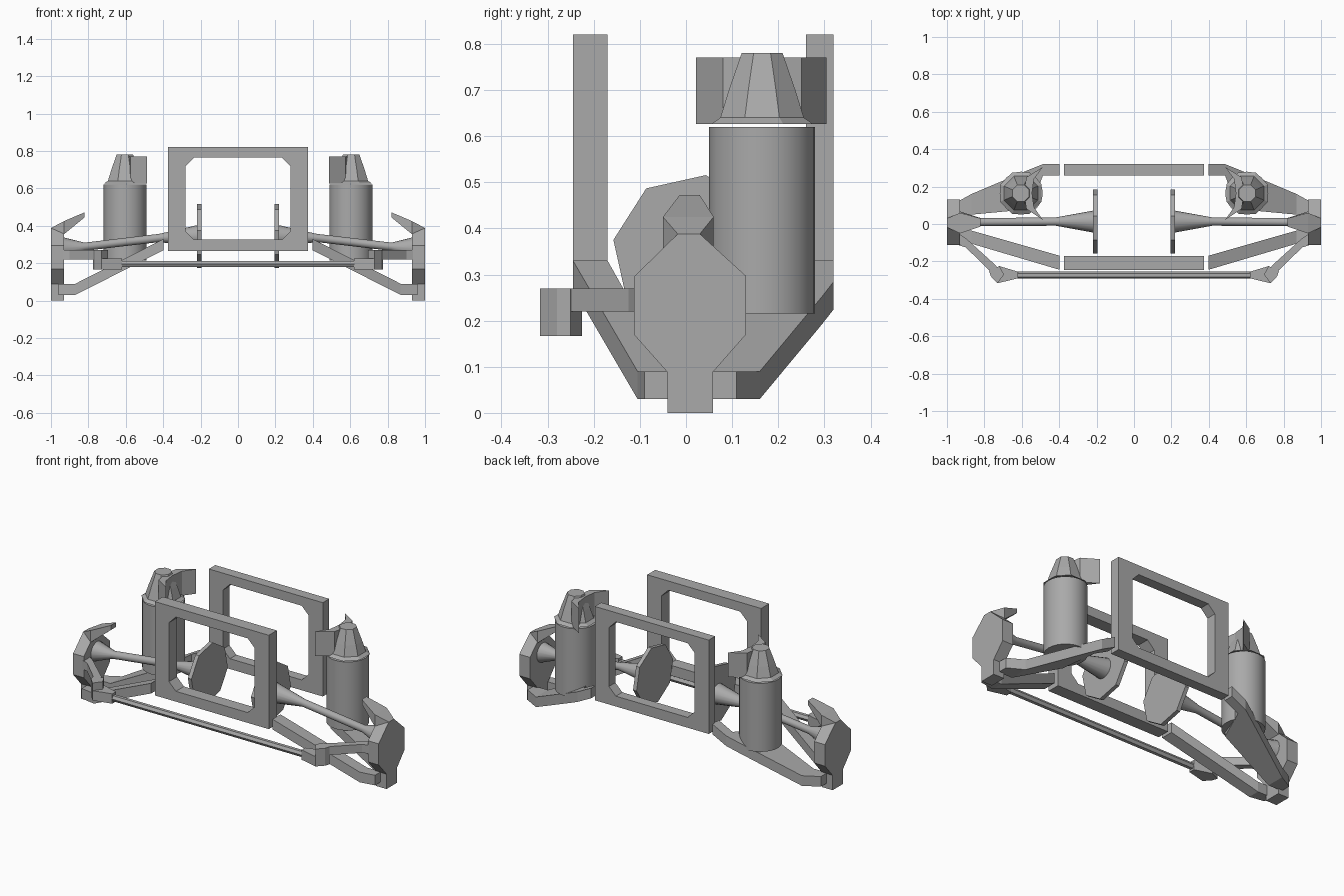
import bpy, bmesh, math
from mathutils import Vector

cube = bpy.data.objects.get("Cube")
if cube:
    bpy.data.objects.remove(cube, do_unlink=True)

grey = bpy.data.materials.new("metal_grey")
grey.use_nodes = True
grey.diffuse_color = (0.4, 0.4, 0.4, 1)
grey.node_tree.nodes["Principled BSDF"].inputs["Base Color"].default_value = (0.4, 0.4, 0.4, 1)


def finish(name, bm, mirror=True, smooth=False):
    bmesh.ops.recalc_face_normals(bm, faces=bm.faces)
    mesh = bpy.data.meshes.new(name)
    bm.to_mesh(mesh)
    bm.free()
    mesh.materials.append(grey)
    ob = bpy.data.objects.new(name, mesh)
    bpy.context.collection.objects.link(ob)
    if smooth:
        bpy.ops.object.select_all(action='DESELECT')
        ob.select_set(True)
        bpy.context.view_layer.objects.active = ob
        bpy.ops.object.shade_smooth_by_angle(angle=math.radians(40))
    if mirror:
        ob.modifiers.new("Mirror", 'MIRROR')
    return ob


def skin(name, rings, **kw):
    """Join a row of point rings into one closed solid."""
    bm = bmesh.new()
    loops = [[bm.verts.new(p) for p in ring] for ring in rings]
    n = len(loops[0])
    for a, b in zip(loops, loops[1:]):
        for i in range(n):
            j = (i + 1) % n
            bm.faces.new((a[i], a[j], b[j], b[i]))
    bm.faces.new(loops[0])
    bm.faces.new(loops[-1])
    return finish(name, bm, **kw)


def beam(name, stations):
    """Box sections (x, y0, y1, z0, z1) along x."""
    return skin(name, [[(x, a, c), (x, b, c), (x, b, d), (x, a, d)]
                       for x, a, b, c, d in stations])


def prism(name, points, axis, lo, hi, **kw):
    """Flat outline extruded along one axis."""
    def place(p, h):
        v = list(p)
        v.insert(axis, h)
        return v
    return skin(name, [[place(p, h) for p in points] for h in (lo, hi)], **kw)


def turned(name, stations, axis, sides, turn=0.0, **kw):
    """Round sections (centre, radius) across the given axis."""
    rings = []
    for centre, r in stations:
        ring = []
        for i in range(sides):
            t = turn + math.tau * i / sides
            v = [r * math.cos(t), r * math.sin(t)]
            v.insert(axis, 0)
            ring.append(Vector(centre) + Vector(v))
        rings.append(ring)
    return skin(name, rings, **kw)


# Front and rear frames with chamfered windows
def frame(name, y0, y1):
    ob = prism(name, [(-.373, .265), (.373, .265), (.373, .82), (-.373, .82)], 1, y0, y1, mirror=False)
    w, lo, hi, c = .28, .326, .765, .045
    hole = [(-w + c, lo), (w - c, lo), (w, lo + c), (w, hi - c),
            (w - c, hi), (c - w, hi), (-w, hi - c), (-w, lo + c)]
    cutter = prism("cutter", hole, 1, y0 - .1, y1 + .1, mirror=False)
    mod = ob.modifiers.new("Window", 'BOOLEAN')
    mod.object = cutter
    mod.solver = 'EXACT'
    bpy.context.view_layer.objects.active = ob
    bpy.ops.object.modifier_apply(modifier=mod.name)
    bpy.data.objects.remove(cutter, do_unlink=True)


frame("front_frame", -.245, -.17)
frame("rear_frame", .26, .32)


# Lower arms: flat at the hub, then rising to the frame
def lower_arm(name, plan):
    rows = []
    for x, a, b in plan:
        z = .03 + .24 * max(0, (.87 - x) / .473)
        rows.append((x, a, b, z, z + .06))
    beam(name, rows)


lower_arm("front_lower_arm", [(.397, -.245, -.17), (.87, -.105, -.035), (.96, -.09, -.035)])
lower_arm("rear_lower_arm", [(.397, .26, .32), (.487, .26, .32), (.55, .08, .295),
                             (.87, .05, .16), (.96, .05, .11)])

# Hub uprights and their upper horns
prism("hub_upright", [(-.113, .295), (-.018, .388), (.03, .388), (.13, .297), (.13, .17),
                      (.058, .088), (.058, 0), (-.04, 0), (-.04, .088), (-.113, .17)], 0, .93, 1)
beam("hub_horn", [(1, -.018, .03, .34, .388), (.93, -.05, .06, .355, .425),
                  (.82, -.014, .03, .445, .472)])

# Drive shafts with inner flanges
turned("drive_flange", [((x, .013, .345), .173) for x in (.195, .218)], 0, 8, math.radians(80))
turned("drive_shaft", [((.21, .013, .345), .06), ((.42, .013, .335), .022),
                       ((.82, .01, .288), .022), ((.94, .01, .28), .06)], 0, 16, smooth=True)

# Steering linkage
beam("steering_arm", [(.94, -.112, -.05, .22, .27), (.9, -.125, -.075, .22, .27),
                      (.735, -.285, -.225, .22, .27)])
prism("tie_rod_end", [(.775, -.25), (.72, -.225), (.62, -.255), (.62, -.29),
                      (.73, -.317), (.765, -.28)], 2, .167, .225)
prism("tie_rod_pivot", [(.775, -.25), (.72, -.225), (.695, -.27), (.73, -.317), (.765, -.28)], 2, .22, .27)
turned("tie_rod", [((x, -.273, .195), .019) for x in (-.64, .64)], 0, 6, mirror=False)

# Spring struts, caps and upper mounts
turned("strut_body", [((.603, .165, z), .115) for z in (.215, .62)], 2, 24, smooth=True)
turned("strut_cap", [((.605, .165, .626), .12), ((.605, .165, .64), .098),
                     ((.605, .165, .7), .078), ((.605, .165, .78), .048)], 2, 8, math.pi / 8)
prism("strut_mount", [(.487, .022), (.535, .09), (.545, .165), (.535, .24), (.487, .305),
                      (.575, .25), (.59, .165), (.575, .08)], 2, .626, .771)
